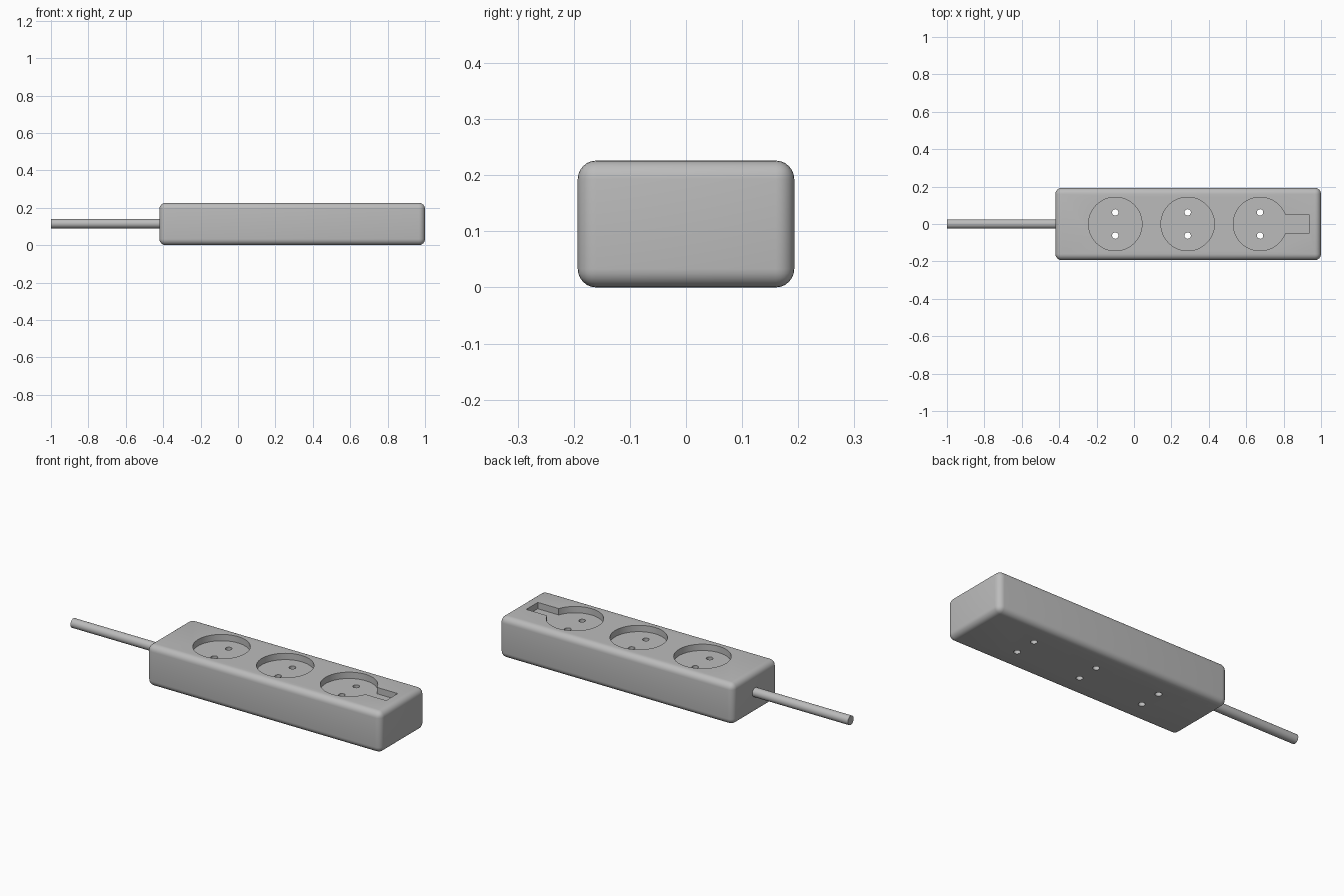
import bpy, math

cube = bpy.data.objects.get("Cube")
if cube:
    bpy.data.objects.remove(cube, do_unlink=True)

grey = bpy.data.materials.new("grey_plastic")
grey.use_nodes = True
grey.diffuse_color = (0.5, 0.5, 0.5, 1)
grey.node_tree.nodes["Principled BSDF"].inputs["Base Color"].default_value = (0.5, 0.5, 0.5, 1)

TOP, DEPTH = 0.226, 0.035
MID_X, LENGTH, WIDTH = 0.29, 1.42, 0.386


def finish(obj, name):
    obj.name = name
    obj.data.materials.append(grey)
    return obj


def box(name, loc, size):
    bpy.ops.mesh.primitive_cube_add(size=1, location=loc)
    obj = bpy.context.object
    obj.scale = size
    bpy.ops.object.transform_apply(location=False, rotation=False, scale=True)
    return finish(obj, name)


def cylinder(name, loc, radius, depth, sides, turn=0):
    bpy.ops.mesh.primitive_cylinder_add(vertices=sides, radius=radius, depth=depth,
                                        location=loc, rotation=(0, turn, 0))
    return finish(bpy.context.object, name)


def cut(target, cutter):
    mod = target.modifiers.new(cutter.name, 'BOOLEAN')
    mod.operation = 'DIFFERENCE'
    mod.solver = 'EXACT'
    mod.object = cutter
    bpy.context.view_layer.objects.active = target
    bpy.ops.object.modifier_apply(modifier=mod.name)
    bpy.data.objects.remove(cutter, do_unlink=True)


# Rounded housing
housing = box("housing", (MID_X, 0, TOP / 2), (LENGTH, WIDTH, TOP))
bevel = housing.modifiers.new("rounded_edges", 'BEVEL')
bevel.width = 0.033
bevel.segments = 6
bpy.context.view_layer.objects.active = housing
bpy.ops.object.modifier_apply(modifier=bevel.name)

# Socket wells, with pin holes that pass right through
for x in (-0.1, 0.287, 0.674):
    cut(housing, cylinder("well_cutter", (x, 0, TOP), 0.143, 2 * DEPTH, 64))
    for y in (-0.062, 0.062):
        cut(housing, cylinder("pin_cutter", (x, y, TOP / 2), 0.017, 1, 24))

# Switch slot that opens into the last well
cut(housing, box("slot_cutter", (0.835, 0, TOP), (0.2, 0.1, 2 * DEPTH)))

# Power cable, reaching slightly into the housing
cable = cylinder("cable", (-0.7, 0, 0.115), 0.025, 0.6, 32, math.pi / 2)

for obj in (housing, cable):
    bpy.ops.object.select_all(action='DESELECT')
    obj.select_set(True)
    bpy.context.view_layer.objects.active = obj
    bpy.ops.object.shade_smooth_by_angle(angle=math.radians(35))
